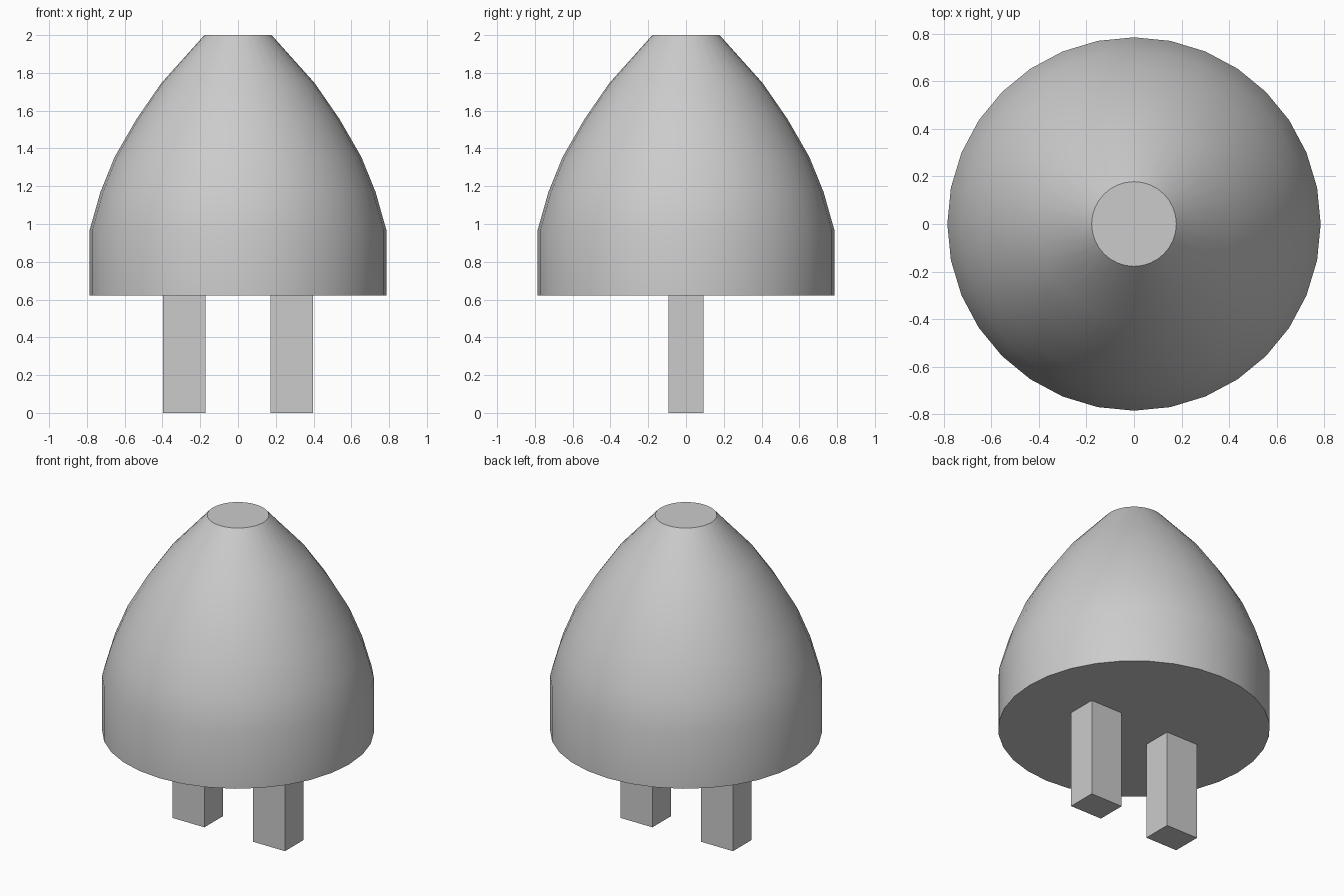
import bpy, bmesh, math

if "Cube" in bpy.data.objects:
    bpy.data.objects.remove(bpy.data.objects["Cube"])

SIDES = 32
BASE_Z = 0.622
# (radius, height) outline of the body from base to flat tip
PROFILE = [(0.785, BASE_Z), (0.785, 0.97), (0.728, 1.17), (0.653, 1.355),
           (0.537, 1.556), (0.405, 1.747), (0.178, 2.0)]


def add_object(name, bm):
    bmesh.ops.recalc_face_normals(bm, faces=bm.faces)
    mesh = bpy.data.meshes.new(name)
    bm.to_mesh(mesh)
    bm.free()
    obj = bpy.data.objects.new(name, mesh)
    bpy.context.collection.objects.link(obj)
    return obj


# Domed body: stacked rings, capped at both ends
bm = bmesh.new()
rings = []
for r, z in PROFILE:
    angles = [2 * math.pi * i / SIDES for i in range(SIDES)]
    rings.append([bm.verts.new((r * math.cos(a), r * math.sin(a), z)) for a in angles])
for low, high in zip(rings, rings[1:]):
    for i in range(SIDES):
        j = (i + 1) % SIDES
        bm.faces.new((low[i], low[j], high[j], high[i]))
bm.faces.new(rings[0])
bm.faces.new(rings[-1])
body = add_object("domed_body", bm)
bpy.context.view_layer.objects.active = body
body.select_set(True)
bpy.ops.object.shade_smooth_by_angle(angle=math.radians(35))

# Two square-cut legs
for name, side in (("left_leg", -1), ("right_leg", 1)):
    bm = bmesh.new()
    bmesh.ops.create_cube(bm, size=1)
    bmesh.ops.scale(bm, vec=(0.225, 0.186, BASE_Z), verts=bm.verts)
    bmesh.ops.translate(bm, vec=(side * 0.284, 0, BASE_Z / 2), verts=bm.verts)
    add_object(name, bm)
